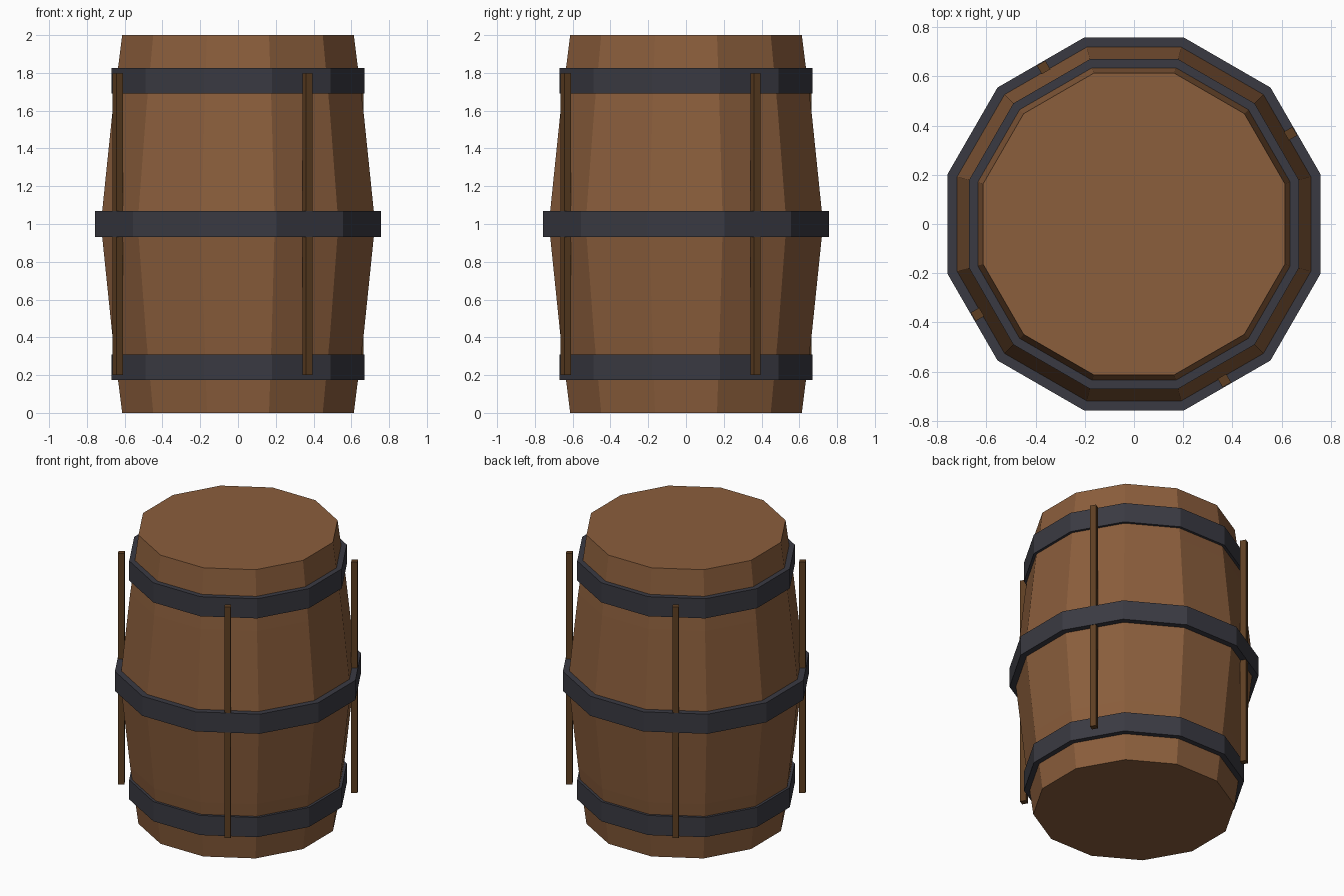
import bpy, bmesh, math

if "Cube" in bpy.data.objects:
    bpy.data.objects.remove(bpy.data.objects["Cube"])

SIDES = 12
FLAT = math.cos(math.pi / SIDES)   # turns face distance into corner radius


def material(name, rgb):
    m = bpy.data.materials.new(name)
    lin = [((c / 255 + 0.055) / 1.055) ** 2.4 for c in rgb]
    m.diffuse_color = (*lin, 1)
    m.use_nodes = True
    m.node_tree.nodes["Principled BSDF"].inputs["Base Color"].default_value = m.diffuse_color
    return m


def make_object(name, bm, mat):
    bmesh.ops.recalc_face_normals(bm, faces=bm.faces)
    me = bpy.data.meshes.new(name)
    bm.to_mesh(me)
    bm.free()
    me.materials.append(mat)
    ob = bpy.data.objects.new(name, me)
    bpy.context.collection.objects.link(ob)
    return ob


def lathe(name, profile, mat, closed):
    """Spin (face distance, z) points into a 12-sided solid or ring."""
    bm = bmesh.new()
    rings = []
    for d, z in profile:
        r = d / FLAT
        rings.append([bm.verts.new((r * math.cos(a), r * math.sin(a), z))
                      for a in [(i + 0.5) * math.tau / SIDES for i in range(SIDES)]])
    pairs = list(zip(rings, rings[1:]))
    if closed:
        pairs.append((rings[-1], rings[0]))
    else:
        bm.faces.new(rings[0])
        bm.faces.new(rings[-1])
    for a, b in pairs:
        for i in range(SIDES):
            j = (i + 1) % SIDES
            bm.faces.new((a[i], a[j], b[j], b[i]))
    return make_object(name, bm, mat)


wood = material("barrel wood", (139, 94, 60))
iron = material("dark iron", (58, 58, 66))
dark_wood = material("dark wood", (94, 63, 34))

# Bulging barrel body
lathe("barrel_body", [(0.613, 0), (0.664, 0.4), (0.726, 1.0),
                      (0.664, 1.6), (0.613, 2.0)], wood, False)

# Three iron hoops
for name, z, outer, inner in (("bottom_hoop", 0.242, 0.67, 0.625),
                              ("middle_hoop", 1.0, 0.758, 0.71),
                              ("top_hoop", 1.758, 0.67, 0.625)):
    h = 0.068
    lathe(name, [(inner, z - h), (outer, z - h), (outer, z + h), (inner, z + h)], iron, True)

# Four upright strips standing around the body
for k in range(4):
    a = math.radians(30 + 90 * k)
    bm = bmesh.new()
    bmesh.ops.create_cube(bm, size=1)
    bmesh.ops.scale(bm, vec=(0.04, 0.04, 1.6), verts=bm.verts)
    ob = make_object(f"upright_strip_{k + 1}", bm, dark_wood)
    ob.location = (0.735 * math.cos(a), 0.735 * math.sin(a), 1.0)
    ob.rotation_euler.z = a
